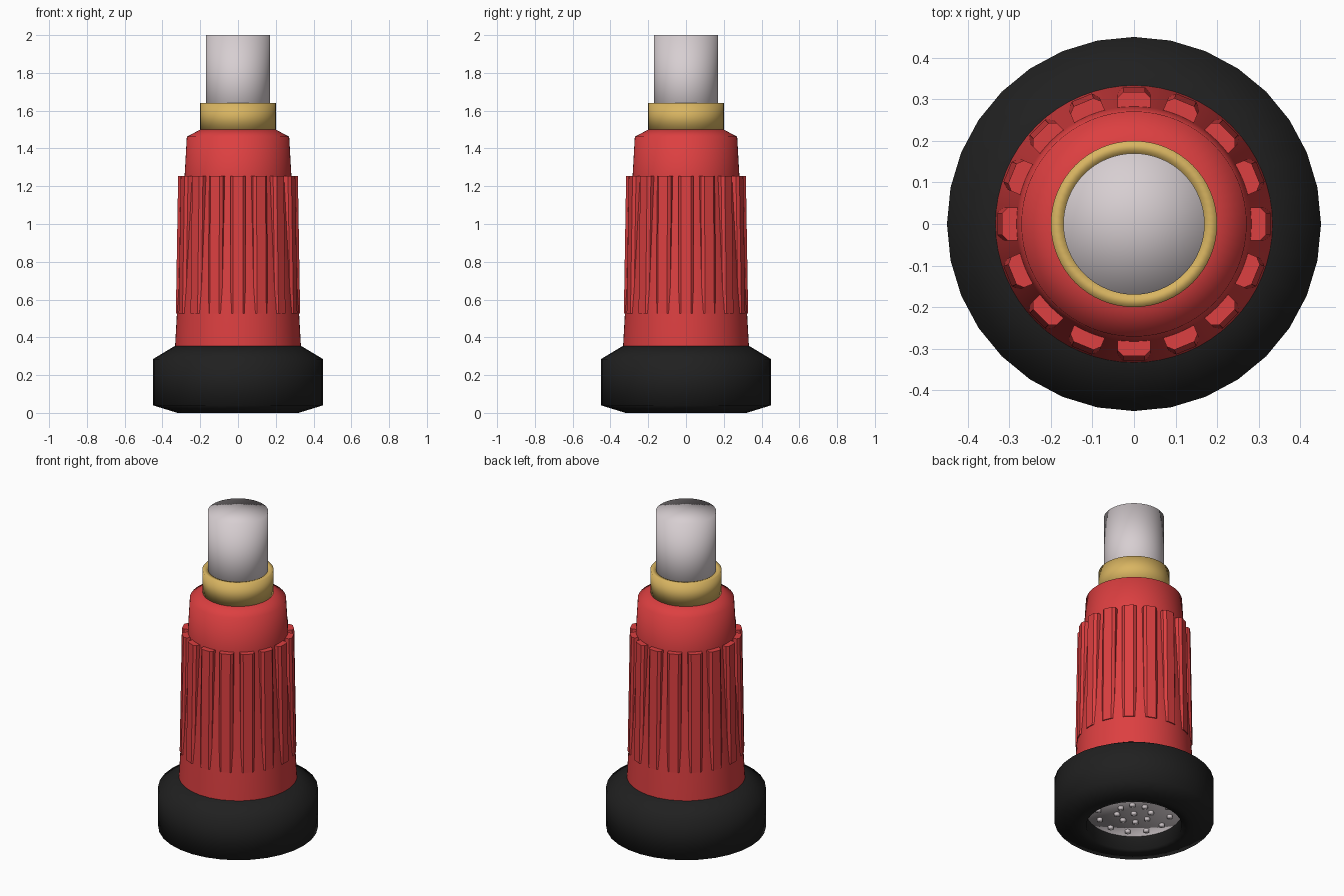
import bpy, bmesh
from math import sin, cos, pi
from mathutils import Matrix, Vector

if "Cube" in bpy.data.objects:
    bpy.data.objects.remove(bpy.data.objects["Cube"])


def material(name, rgb):
    m = bpy.data.materials.new(name)
    m.diffuse_color = (*rgb, 1)
    m.use_nodes = True
    m.node_tree.nodes["Principled BSDF"].inputs["Base Color"].default_value = m.diffuse_color
    return m


RED = material("red_plastic", (0.72, 0.05, 0.052))
BLACK = material("black_rubber", (0.0145, 0.0145, 0.0145))
GOLD = material("brass", (0.69, 0.46, 0.12))
GREY = material("pale_metal", (0.68, 0.62, 0.64))


def finish(bm, name, mat, smooth=True):
    bmesh.ops.recalc_face_normals(bm, faces=bm.faces)
    mesh = bpy.data.meshes.new(name)
    bm.to_mesh(mesh)
    bm.free()
    mesh.materials.append(mat)
    for p in mesh.polygons:
        p.use_smooth = smooth
    ob = bpy.data.objects.new(name, mesh)
    bpy.context.collection.objects.link(ob)
    return ob


def lathe(name, profile, mat, sides):
    """Turn a (radius, z) outline around z; radius 0 becomes a pole."""
    bm = bmesh.new()
    rings = []
    for r, z in profile:
        if r == 0:
            rings.append([bm.verts.new((0, 0, z))] * sides)
        else:
            rings.append([bm.verts.new((r * cos(2 * pi * i / sides),
                                        r * sin(2 * pi * i / sides), z))
                          for i in range(sides)])
    for a, b in zip(rings, rings[1:] + rings[:1]):
        for i in range(sides):
            j = (i + 1) % sides
            quad = list(dict.fromkeys((a[i], a[j], b[j], b[i])))
            if len(quad) > 2:
                bm.faces.new(quad)
    return finish(bm, name, mat)


# Rubber bumper ring around the outlet
lathe("bumper", [(0.27, 0), (0.32, 0), (0.45, 0.04), (0.45, 0.285),
                 (0.333, 0.355), (0.27, 0.355)], BLACK, 32)

# Tapered grip body with chamfered shoulder
lathe("grip_body", [(0, 0.33), (0.334, 0.33), (0.333, 0.355), (0.3236, 0.525),
                    (0.283, 1.25), (0.271, 1.462), (0.2, 1.5), (0, 1.5)], RED, 64)

# Brass collar and inlet pipe
lathe("collar", [(0.17, 1.49), (0.2, 1.49), (0.2, 1.64), (0.17, 1.64)], GOLD, 64)
lathe("inlet_pipe", [(0, 1.49), (0.17, 1.49), (0.17, 2), (0, 2)], GREY, 64)

# Sixteen grip ribs: chamfered bars leaning with the taper
bm = bmesh.new()
for k in range(16):
    turn = Matrix.Rotation(2 * pi * k / 16, 3, 'Z')
    loops = []
    for z, outer in ((0.525, 0.329), (1.255, 0.317)):
        section = [(outer - 0.05, -0.04), (outer - 0.014, -0.04), (outer, -0.026),
                   (outer, 0.026), (outer - 0.014, 0.04), (outer - 0.05, 0.04)]
        loops.append([bm.verts.new(turn @ Vector((x, y, z))) for x, y in section])
    bm.faces.new(loops[0])
    bm.faces.new(loops[1])
    for i in range(6):
        j = (i + 1) % 6
        bm.faces.new((loops[0][i], loops[0][j], loops[1][j], loops[1][i]))
finish(bm, "grip_ribs", RED, smooth=False)

# Recessed outlet plate
lathe("outlet_plate", [(0, 0.085), (0.275, 0.085), (0.275, 0.12), (0, 0.12)], GREY, 32)

# Spray pins: one centre pin and two rings
bm = bmesh.new()
for count, radius in ((1, 0), (8, 0.096), (12, 0.205)):
    for i in range(count):
        a = 2 * pi * i / count
        spot = Matrix.Translation((radius * cos(a), radius * sin(a), 0.085))
        bmesh.ops.create_cone(bm, cap_ends=True, segments=12, radius1=0.016,
                              radius2=0.016, depth=0.03, matrix=spot)
finish(bm, "spray_pins", GREY)
